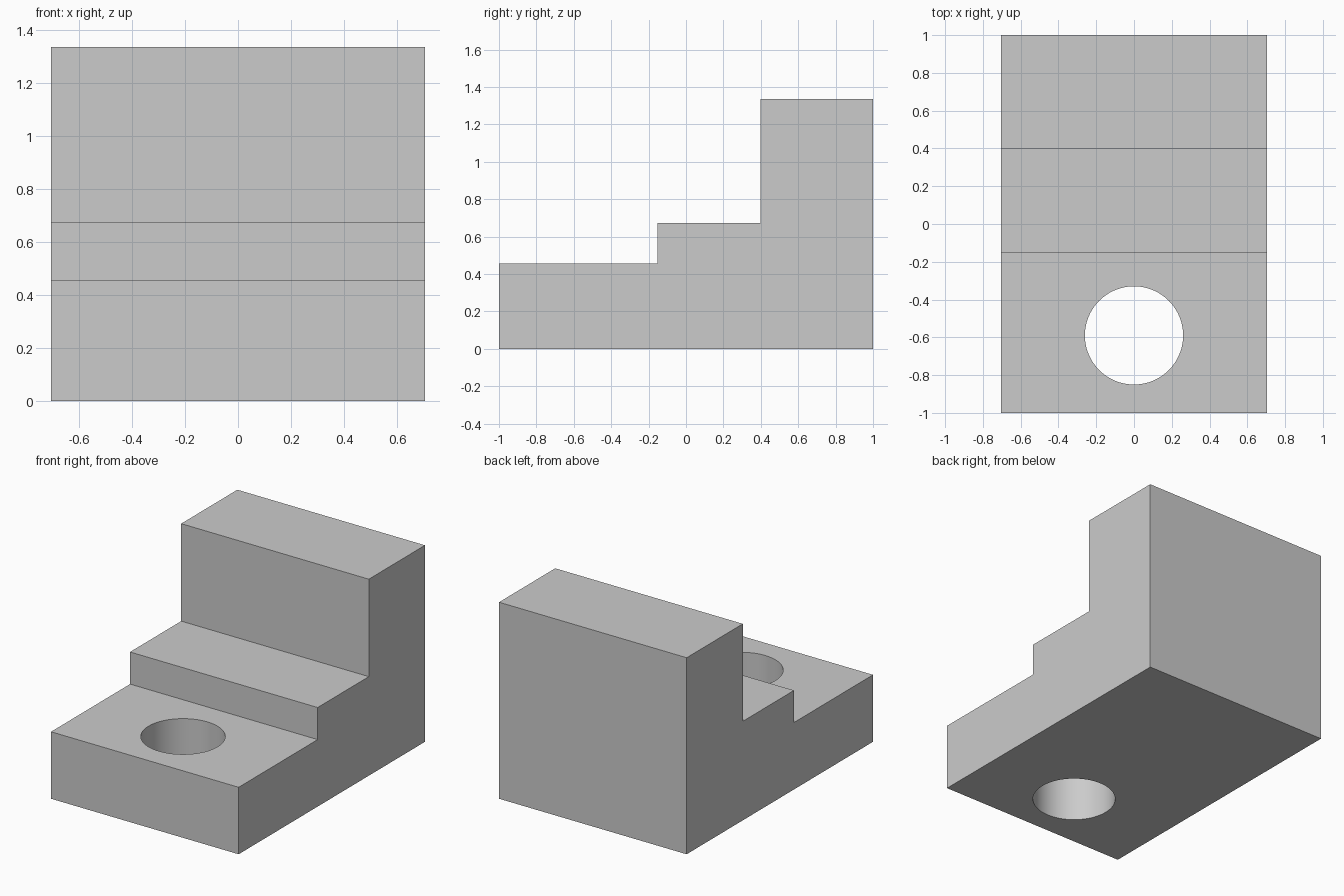
import bpy
import bmesh
from math import radians

cube = bpy.data.objects.get("Cube")
if cube:
    bpy.data.objects.remove(cube, do_unlink=True)

HALF_WIDTH = 0.705
HOLE_RADIUS = 0.26
HOLE_Y = -0.59

# Plain grey material
grey = bpy.data.materials.new("light_grey")
grey.use_nodes = True
colour = (0.6, 0.6, 0.6, 1)
grey.diffuse_color = colour
grey.node_tree.nodes["Principled BSDF"].inputs["Base Color"].default_value = colour

# Stepped side profile (y, z), extruded across the width
profile = [(-1, 0), (1, 0), (1, 1.335), (0.397, 1.335),
           (0.397, 0.673), (-0.152, 0.673), (-0.152, 0.455), (-1, 0.455)]
bm = bmesh.new()
side = bm.faces.new([bm.verts.new((-HALF_WIDTH, y, z)) for y, z in profile])
extruded = bmesh.ops.extrude_face_region(bm, geom=[side])["geom"]
bmesh.ops.translate(bm, vec=(2 * HALF_WIDTH, 0, 0),
                    verts=[v for v in extruded if isinstance(v, bmesh.types.BMVert)])
bmesh.ops.recalc_face_normals(bm, faces=bm.faces)
mesh = bpy.data.meshes.new("stepped_block")
bm.to_mesh(mesh)
bm.free()
mesh.materials.append(grey)
block = bpy.data.objects.new("stepped_block", mesh)
bpy.context.collection.objects.link(block)

# Round through hole in the low front step
bpy.ops.mesh.primitive_cylinder_add(vertices=96, radius=HOLE_RADIUS, depth=2,
                                    location=(0, HOLE_Y, 0.3))
cutter = bpy.context.object
cutter.name = "hole_cutter"
cutter.hide_render = True
cutter.data.materials.append(grey)

cut = block.modifiers.new("through_hole", 'BOOLEAN')
cut.operation = 'DIFFERENCE'
cut.solver = 'EXACT'
cut.object = cutter

# Apply the cut, then smooth only the hole wall
bpy.ops.object.select_all(action='DESELECT')
block.select_set(True)
bpy.context.view_layer.objects.active = block
bpy.ops.object.modifier_apply(modifier=cut.name)
bpy.data.objects.remove(cutter, do_unlink=True)
bpy.ops.object.shade_smooth_by_angle(angle=radians(30))
